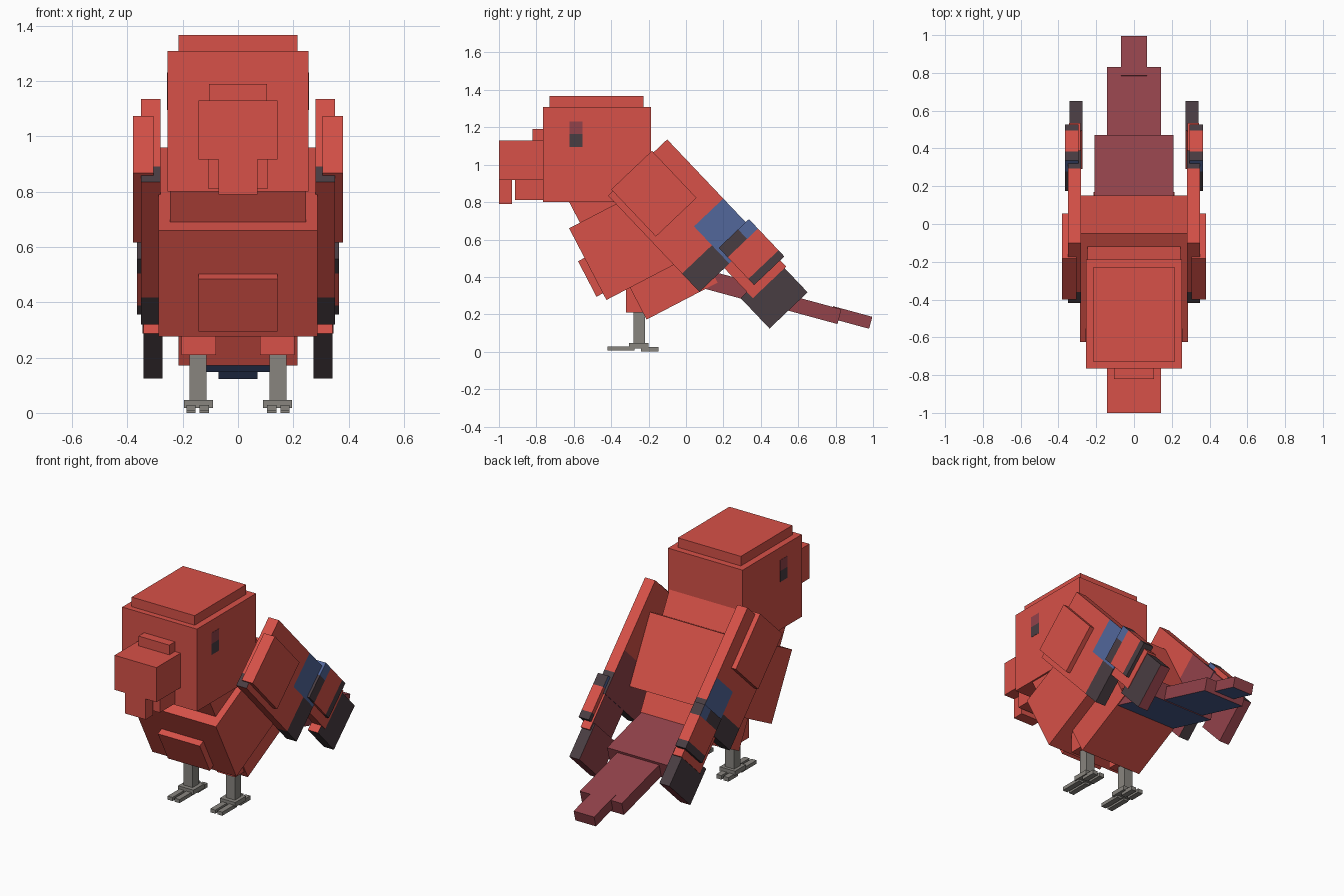
import bpy
import bmesh
from math import radians
from mathutils import Vector

cube = bpy.data.objects.get("Cube")
if cube:
    bpy.data.objects.remove(cube, do_unlink=True)


def material(name, rgb):
    lin = [((c / 255 + 0.055) / 1.055) ** 2.4 for c in rgb] + [1.0]
    m = bpy.data.materials.new(name)
    m.use_nodes = True
    m.diffuse_color = lin
    m.node_tree.nodes["Principled BSDF"].inputs["Base Color"].default_value = lin
    return m


RED, MAROON, CHARCOAL, BLUE, GREY = range(5)
PALETTE = [
    material("feather red", (215, 81, 72)),
    material("dark maroon", (146, 66, 74)),
    material("charcoal", (73, 61, 66)),
    material("feather blue", (82, 103, 155)),
    material("leg grey", (136, 133, 127)),
]

# Frames: (origin y, origin z, tilt about x)
UPRIGHT = (0, 0, 0)
BODY = (-0.625, 0.66, 27.5)
WING = (-0.417, 0.835, 43.5)
TAIL = (0.47, 0.34, -15.2)


def box(name, x, y, z, paint=RED, frame=UPRIGHT, cuts=(), mirror=False):
    """Box from ranges in a tilted frame; paint is a colour or a rule(centre, normal)."""
    bm = bmesh.new()
    bmesh.ops.create_cube(bm, size=1)
    for v in bm.verts:
        v.co = Vector([lo + (c + 0.5) * (hi - lo)
                       for c, (lo, hi) in zip(v.co, (x, y, z))])
    for axis, value in cuts:
        normal, point = Vector(), Vector()
        normal[axis], point[axis] = 1, value
        bmesh.ops.bisect_plane(bm, geom=bm.verts[:] + bm.edges[:] + bm.faces[:],
                               plane_co=point, plane_no=normal)
    bm.normal_update()
    used = []
    mesh = bpy.data.meshes.new(name)
    for f in bm.faces:
        colour = paint(f.calc_center_median(), f.normal) if callable(paint) else paint
        if colour not in used:
            used.append(colour)
            mesh.materials.append(PALETTE[colour])
        f.material_index = used.index(colour)
    bm.to_mesh(mesh)
    bm.free()
    ob = bpy.data.objects.new(name, mesh)
    ob.location = (0, frame[0], frame[1])
    ob.rotation_euler.x = radians(frame[2])
    bpy.context.collection.objects.link(ob)
    if mirror:
        ob.modifiers.new("Mirror", "MIRROR")


def sym(half):
    return (-half, half)


# Head and beak
box("head", sym(0.255), (-0.765, -0.188), (0.80, 1.308))
box("head_cap", sym(0.215), (-0.73, -0.228), (1.30, 1.367))
box("upper_beak", sym(0.143), (-1.0, -0.76), (0.917, 1.13))
box("beak_ridge", sym(0.105), (-0.82, -0.76), (1.12, 1.19))
box("beak_tip", sym(0.07), (-1.0, -0.93), (0.79, 0.92))
box("lower_beak", sym(0.107), (-0.915, -0.76), (0.81, 0.92))
box("eye", (0.25, 0.2565), (-0.623, -0.553), (1.095, 1.23),
    lambda c, n: MAROON if c.z > 1.163 else CHARCOAL, cuts=[(2, 1.163)], mirror=True)

# Body
box("neck", sym(0.245), (0.065, 0.57), (-0.1, 0.3), frame=BODY)
box("body", sym(0.287), (0, 0.649), (-0.432, 0), frame=BODY)
box("chest_plate", sym(0.143), (-0.039, 0.02), (-0.392, -0.178), frame=BODY)
box("belly", sym(0.215), (0.142, 0.57), (-0.624, -0.38), frame=BODY)


# Tail, blue below
def tail_paint(c, n):
    return BLUE if n.z < -0.5 else MAROON


box("tail_base", sym(0.21), (-0.45, 0), (-0.10, 0), tail_paint, TAIL)
box("tail_middle", sym(0.143), (-0.2, 0.378), (-0.096, -0.0145), tail_paint, TAIL)
box("tail_tip", sym(0.07), (0.33, 0.548), (-0.076, -0.01), tail_paint, TAIL)


# Wings
def wing_paint(c, n):
    if n.x < -0.5:
        return RED if c.z > -0.436 else MAROON
    if n.z > 0.5:
        return CHARCOAL if c.y < 0.08 else RED
    if n.y > 0.5:
        return RED if c.z > -0.575 else CHARCOAL
    if c.y > 0.22:
        return BLUE if c.z < -0.436 else RED
    return CHARCOAL if c.z < -0.575 else RED


def feather_paint(c, n):
    if c.z > -0.68:
        return BLUE if c.y > 0.38 and n.y < 0.5 else CHARCOAL
    return RED if c.z > -0.84 else CHARCOAL


def tip_paint(c, n):
    if n.z > 0.5:
        return RED
    return MAROON if n.x < -0.5 or n.z < -0.5 else CHARCOAL


box("wing", (0.28, 0.35), (0, 0.436), (-0.71, 0), wing_paint, WING,
    [(1, 0.08), (1, 0.22), (2, -0.436), (2, -0.575)], True)
box("shoulder_plate", (0.305, 0.38), (0.035, 0.335), (-0.335, 0.012),
    frame=WING, mirror=True)
box("wing_feather", (0.295, 0.365), (0.237, 0.46), (-0.885, -0.61), feather_paint, WING,
    [(1, 0.38), (2, -0.68), (2, -0.84)], True)
box("wing_lower", (0.283, 0.345), (0.184, 0.43), (-0.931, -0.6),
    lambda c, n: MAROON if n.x < -0.5 else RED, WING, mirror=True)
box("wing_tip", (0.273, 0.342), (0.137, 0.418), (-1.11, -0.885),
    tip_paint, WING, mirror=True)

# Legs and feet
box("thigh", (0.08, 0.205), (-0.32, -0.18), (0.21, 0.40), mirror=True)
box("leg", (0.114, 0.175), (-0.28, -0.22), (0.03, 0.25), GREY, mirror=True)
box("foot", (0.09, 0.195), (-0.306, -0.20), (0.018, 0.046), GREY, mirror=True)
for side, x in (("inner", 0.122), ("outer", 0.17)):
    width = (x - 0.017, x + 0.017)
    box(side + "_front_toe", width, (-0.42, -0.275), (0.006, 0.028), GREY, mirror=True)
    box(side + "_back_toe", width, (-0.24, -0.146), (0, 0.025), GREY, mirror=True)
